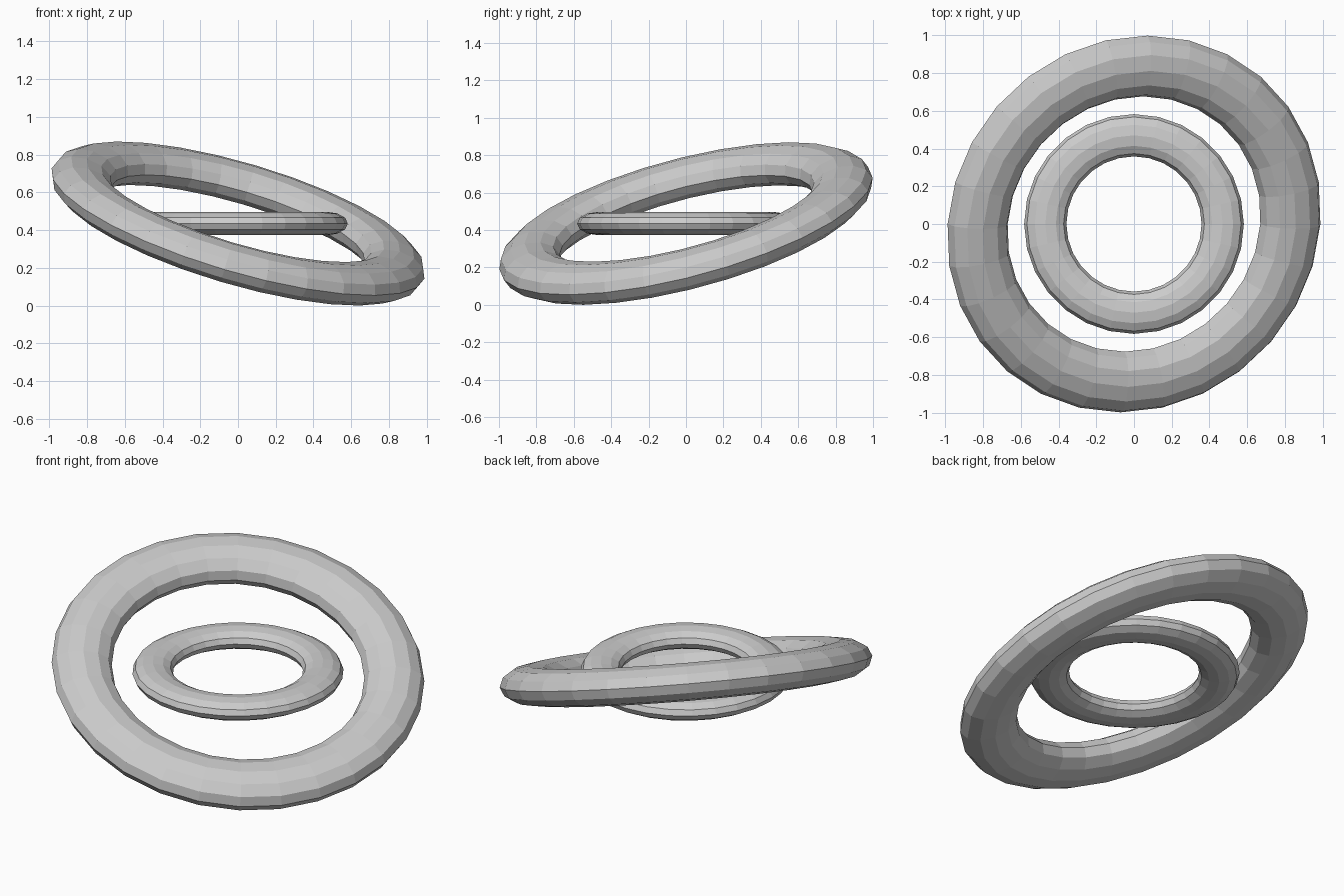
import bpy
from math import radians

if "Cube" in bpy.data.objects:
    bpy.data.objects.remove(bpy.data.objects["Cube"])

CENTRE_Z = 0.435


def flat_ring(name, major, half_width, half_height, tilt):
    """Low-poly torus with a flattened tube, flat shaded."""
    bpy.ops.mesh.primitive_torus_add(
        major_segments=28, minor_segments=12,
        major_radius=major, minor_radius=half_width,
        location=(0, 0, CENTRE_Z))
    ring = bpy.context.object
    ring.name = name
    ring.scale.z = half_height / half_width
    ring.rotation_euler = tilt
    return ring


# Large tilted outer ring, high at the back left
flat_ring("outer_ring", 0.864, 0.166, 0.105, (radians(14.3), radians(16.5), 0))

# Small level ring floating in its middle
flat_ring("inner_ring", 0.47, 0.112, 0.062, (0, 0, 0))
